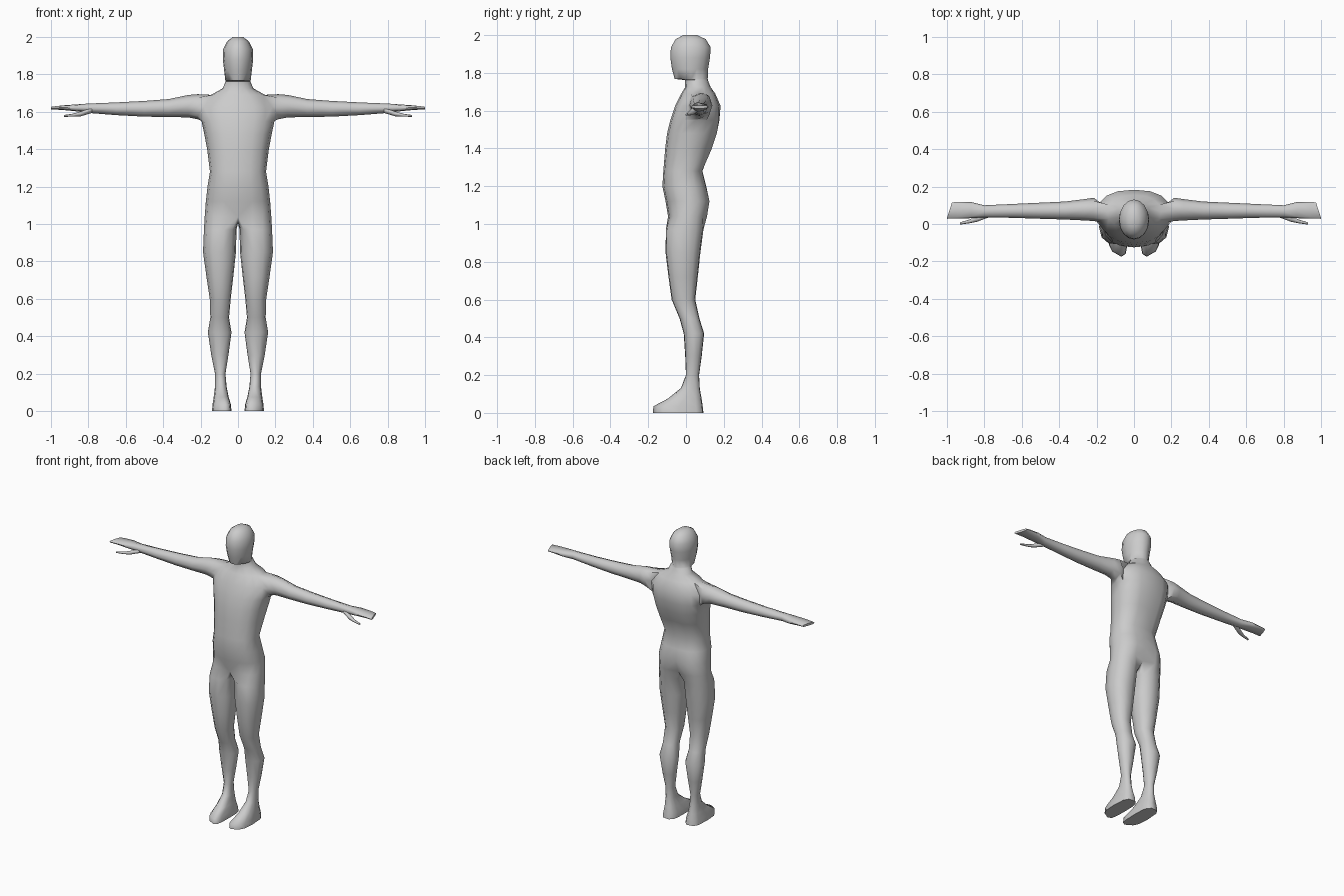
import bpy, bmesh
from math import sin, cos, radians, pi

if "Cube" in bpy.data.objects:
    bpy.data.objects.remove(bpy.data.objects["Cube"])


def spow(v, p):
    return (abs(v) ** p) * (1 if v >= 0 else -1)


def bridge(bm, a, b, closed=True, skip=()):
    n = len(a)
    for i in range(n if closed else n - 1):
        if i not in skip:
            j = (i + 1) % n
            bm.faces.new((a[i], a[j], b[j], b[i]))


def limb_ring(bm, x, yc, zc, hy, hz, slant=0, p=1.0):
    """Eight-sided ring across the x axis, starting at bottom front."""
    out = []
    for k in range(8):
        t = radians(-135 + 45 * k)
        dy = hy * spow(cos(t), p)
        out.append(bm.verts.new((x - slant * dy, yc + dy, zc + hz * spow(sin(t), p))))
    return out


def finish(bm, name):
    bmesh.ops.delete(bm, geom=[v for v in bm.verts if not v.link_faces], context='VERTS')
    bmesh.ops.recalc_face_normals(bm, faces=bm.faces)
    me = bpy.data.meshes.new(name)
    bm.to_mesh(me)
    bm.free()
    ob = bpy.data.objects.new(name, me)
    bpy.context.collection.objects.link(ob)
    bpy.ops.object.select_all(action='DESELECT')
    ob.select_set(True)
    bpy.context.view_layer.objects.active = ob
    bpy.ops.object.shade_smooth_by_angle(angle=radians(65))
    m = ob.modifiers.new("Mirror", 'MIRROR')
    m.use_clip = True
    return ob


bm = bmesh.new()

# Torso, neck and head half rings: z, half width, front y, back y, squareness, centre-back dent
TORSO = [
    (1.04, .178, -.095, .118, .85, .03),
    (1.12, .172, -.108, .132, .85, .02),
    (1.20, .163, -.125, .112, .85, .005),
    (1.28, .150, -.120, .092, .85, .005),
    (1.40, .165, -.110, .145, .85, .015),
    (1.48, .180, -.100, .172, .85, .012),
    (1.55, .195, -.083, .183, .85, .006),
    (1.625, .195, -.058, .183, .85, 0),
    (1.69, .145, -.025, .155, .9, 0),
    (1.725, .082, -.004, .130, 1, 0),
    (1.762, .066, -.005, .116, 1, 0),
    (1.768, .068, -.060, .115, 1.15, 0),
    (1.82, .074, -.074, .117, 1.05, 0),
    (1.88, .081, -.083, .127, 1, 0),
    (1.935, .079, -.080, .131, 1, 0),
    (1.978, .057, -.055, .105, 1, 0),
    (2.0, .026, -.015, .060, 1, 0),
]
ARM_ROW = 6
rings = []
for z, w, yf, yb, p, dent in TORSO:
    mid, h = (yf + yb) / 2, (yb - yf) / 2
    ring = []
    for i in range(9):
        t = pi * i / 8
        x = w * spow(sin(t), p) if 0 < i < 8 else 0
        y = mid - h * spow(cos(t), p) - (dent if i == 8 else 0)
        ring.append(bm.verts.new((x, y, z)))
    rings.append(ring)
for r in range(len(rings) - 1):
    hole = (3, 4) if r in (ARM_ROW, ARM_ROW + 1) else ()
    bridge(bm, rings[r], rings[r + 1], closed=False, skip=hole)
bm.faces.new(rings[-1])

# Arm and hand, grown from the shoulder opening: x, y, z, half depth, half height, slant, squareness
lo, mi, hi = rings[ARM_ROW:ARM_ROW + 3]
loop = [lo[3], lo[4], lo[5], mi[5], hi[5], hi[4], hi[3], mi[3]]
ARM = [
    (.215, .078, 1.627, .062, .067, 0, .9),
    (.265, .076, 1.630, .057, .060, 0, 1),
    (.37, .072, 1.620, .048, .048, 0, 1),
    (.50, .071, 1.616, .043, .042, 0, 1),
    (.65, .070, 1.616, .037, .034, 0, 1),
    (.80, .068, 1.619, .032, .025, 0, .9),
    (.87, .074, 1.621, .043, .018, 0, .7),
    (.94, .073, 1.622, .044, .012, .1, .6),
    (.987, .072, 1.620, .044, .008, .32, .5),
]
for a in ARM:
    ring = limb_ring(bm, *a)
    bridge(bm, loop, ring)
    loop = ring
bm.faces.new(loop)

# Leg and foot, grown from the hip ring and crotch line
crotch = [bm.verts.new((0, y, z)) for y, z in ((.055, 1.012), (.0, 1.005), (-.055, 1.015))]
loop = rings[0] + crotch
ANGLES = [radians(-45 + 33.75 * i) for i in range(9)] + [radians(a) for a in (247.5, 270, 292.5)]
# z, centre x, half width, front y, back y, squareness, toe slant
LEG = [
    (.97, .095, .087, -.108, .094, .9, 0),
    (.85, .099, .088, -.110, .078, .9, 0),
    (.72, .097, .072, -.094, .064, .9, 0),
    (.60, .095, .056, -.077, .050, .9, 0),
    (.50, .098, .050, -.035, .072, .9, 0),
    (.42, .098, .063, -.013, .097, .95, 0),
    (.30, .097, .046, -.005, .084, 1, 0),
    (.20, .095, .028, -.001, .070, 1, 0),
    (.13, .092, .031, -.028, .074, .95, .1),
    (.075, .090, .040, -.095, .084, .8, .3),
    (.035, .087, .049, -.165, .090, .6, .5),
    (.0, .087, .052, -.167, .094, .6, .5),
]
for z, xc, hx, yf, yb, p, slant in LEG:
    mid, h = (yf + yb) / 2, (yb - yf) / 2
    ring = []
    for t in ANGLES:
        dx, c = hx * spow(sin(t), p), spow(cos(t), p)
        ring.append(bm.verts.new((xc + dx, mid - h * c + slant * dx * max(c, 0), z)))
    bridge(bm, loop, ring)
    loop = ring
bm.faces.new(loop)
finish(bm, "body")

# Thumbs
bm = bmesh.new()
THUMB = [
    (.78, .052, 1.608, .018, .014),
    (.84, .028, 1.589, .016, .013),
    (.88, .014, 1.582, .010, .008),
    (.93, .003, 1.578, .006, .005),
]
loop = None
for a in THUMB:
    ring = limb_ring(bm, *a)
    if loop:
        bridge(bm, loop, ring)
    else:
        bm.faces.new(ring)
    loop = ring
bm.faces.new(loop)
finish(bm, "thumbs")
